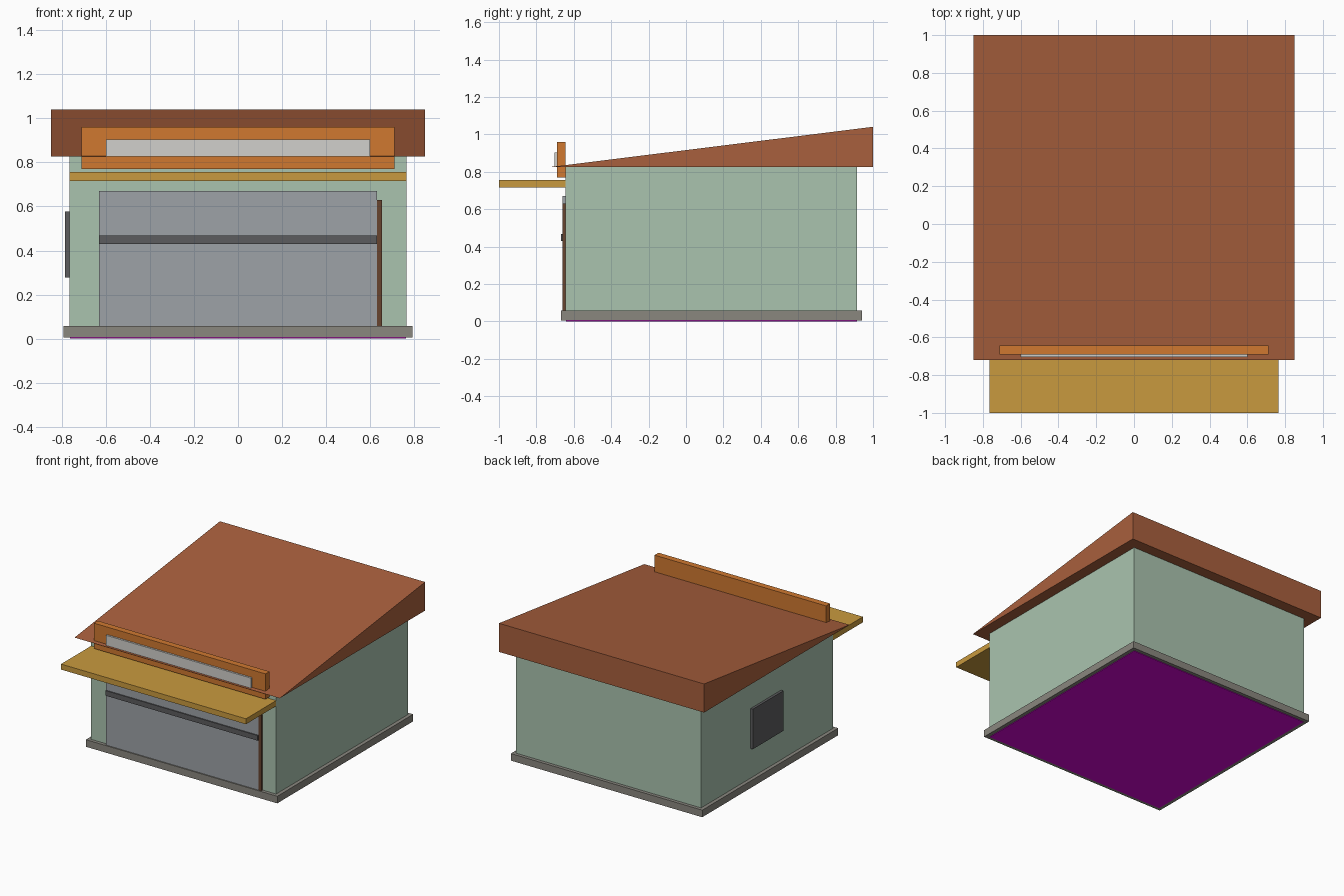
import bpy
import bmesh

cube = bpy.data.objects.get("Cube")
if cube:
    bpy.data.objects.remove(cube, do_unlink=True)


def linear(c):
    c /= 255
    return c / 12.92 if c <= 0.04045 else ((c + 0.055) / 1.055) ** 2.4


def material(name, *rgb):
    m = bpy.data.materials.new(name)
    m.use_nodes = True
    colour = [linear(c) for c in rgb] + [1.0]
    m.diffuse_color = colour
    m.node_tree.nodes["Principled BSDF"].inputs["Base Color"].default_value = colour
    return m


sage = material("sage_green", 170, 196, 175)
terracotta = material("terracotta", 169, 96, 61)
gold = material("gold", 201, 154, 62)
orange = material("orange", 208, 121, 48)
steel = material("steel_grey", 157, 162, 167)
white = material("off_white", 209, 208, 204)
concrete = material("concrete", 138, 135, 127)
dark = material("dark_grey", 92, 92, 94)
brown = material("dark_brown", 103, 68, 47)
magenta = material("magenta", 214, 5, 214)


def box(name, mat, x, y, z, wedge=False):
    """Box between (min, max) ranges; a wedge drops its front top edge to the base."""
    bm = bmesh.new()
    bmesh.ops.create_cube(bm, size=1)
    for v in bm.verts:
        front_top = v.co.y < 0 and v.co.z > 0
        v.co = [r[int(c > 0)] for r, c in zip((x, y, z), v.co)]
        if wedge and front_top:
            v.co.z = z[0]
    bmesh.ops.remove_doubles(bm, verts=bm.verts, dist=0.0001)
    bmesh.ops.recalc_face_normals(bm, faces=bm.faces)
    mesh = bpy.data.meshes.new(name)
    bm.to_mesh(mesh)
    bm.free()
    mesh.materials.append(mat)
    obj = bpy.data.objects.new(name, mesh)
    bpy.context.collection.objects.link(obj)
    return obj


def wide(half):
    return (-half, half)


FRONT = -0.643
BACK = 0.915
FLOOR = 0.057
EAVES = 0.826

# Base and building shell
box("floor_slab", concrete, wide(0.793), (-0.668, 0.94), (0.004, FLOOR))
box("walls", sage, wide(0.766), (FRONT, BACK), (FLOOR, EAVES))
box("inner_volume", magenta, wide(0.764), (FRONT + 0.002, BACK - 0.002), (0, EAVES - 0.01))

# Single-pitch roof rising to the back
box("roof", terracotta, wide(0.85), (-0.72, 1), (EAVES, 1.04), wedge=True)

# Front canopy and sign
box("canopy", gold, wide(0.766), (-1, FRONT), (0.716, 0.757))
box("sign_board", orange, wide(0.711), (-0.69, FRONT), (0.77, 0.96))
box("sign_panel", white, wide(0.6), (-0.704, -0.69), (0.826, 0.904))

# Shutter with its cross bar, and the side door behind its edge
box("shutter", steel, wide(0.631), (-0.66, FRONT), (FLOOR, 0.671))
box("shutter_bar", dark, wide(0.631), (-0.668, -0.66), (0.43, 0.468))
box("door", brown, (0.41, 0.655), (-0.6595, FRONT), (FLOOR, 0.63))

# Window on the side wall
box("side_window", dark, (-0.785, -0.766), (-0.03, 0.33), (0.278, 0.578))
